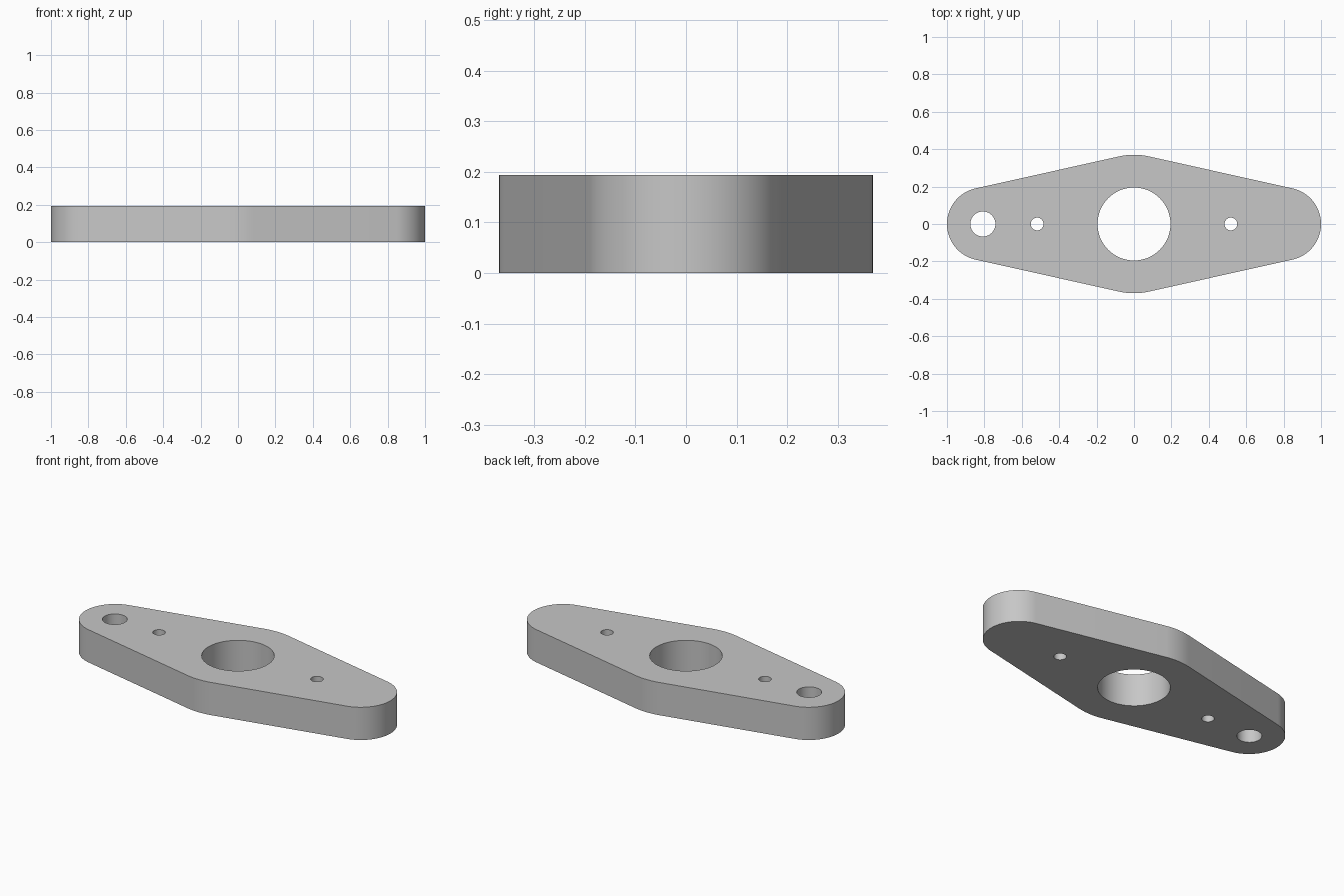
import bpy, bmesh
from math import sin, cos, pi, asin

old = bpy.data.objects.get("Cube")
if old:
    bpy.data.objects.remove(old, do_unlink=True)

HEIGHT = 0.194
MID_R, END_R = 0.37, 0.195
END_X = 1 - END_R


def arc(cx, r, start, end, steps):
    return [(cx + r * cos(start + (end - start) * i / steps),
             r * sin(start + (end - start) * i / steps)) for i in range(steps + 1)]


def circle(cx, r, steps=64):
    return arc(cx, r, 0, 2 * pi, steps)[:-1]


# Plate outline: four arcs joined by their common tangents
tilt = asin((MID_R - END_R) / END_X)
a = pi / 2 - tilt
outline = (arc(END_X, END_R, -a, a, 40) + arc(0, MID_R, a, pi - a, 12)
           + arc(-END_X, END_R, pi - a, pi + a, 40)
           + arc(0, MID_R, pi + a, 2 * pi - a, 12))

# Centre bore, two pin holes and one end hole
loops = [outline, circle(0, 0.195), circle(-0.518, 0.034),
         circle(0.518, 0.034), circle(-0.808, 0.067)]

bm = bmesh.new()
for loop in loops:
    verts = [bm.verts.new((x, y, 0)) for x, y in loop]
    for i, v in enumerate(verts):
        bm.edges.new((verts[i - 1], v))
bmesh.ops.triangle_fill(bm, edges=bm.edges[:], use_beauty=True, normal=(0, 0, 1))

# Thickness
ext = bmesh.ops.extrude_face_region(bm, geom=bm.faces[:], use_keep_orig=True)
top = [g for g in ext["geom"] if isinstance(g, bmesh.types.BMVert)]
bmesh.ops.translate(bm, verts=top, vec=(0, 0, HEIGHT))
bmesh.ops.recalc_face_normals(bm, faces=bm.faces[:])

mesh = bpy.data.meshes.new("flange_plate")
bm.to_mesh(mesh)
bm.free()
plate = bpy.data.objects.new("flange_plate", mesh)
bpy.context.collection.objects.link(plate)

# Plain grey material
grey = bpy.data.materials.new("light_grey")
grey.use_nodes = True
colour = (0.57, 0.57, 0.57, 1)
grey.diffuse_color = colour
grey.node_tree.nodes["Principled BSDF"].inputs["Base Color"].default_value = colour
mesh.materials.append(grey)

# Smooth walls, sharp rims
bpy.ops.object.select_all(action='DESELECT')
plate.select_set(True)
bpy.context.view_layer.objects.active = plate
bpy.ops.object.shade_smooth_by_angle(angle=pi / 6)
